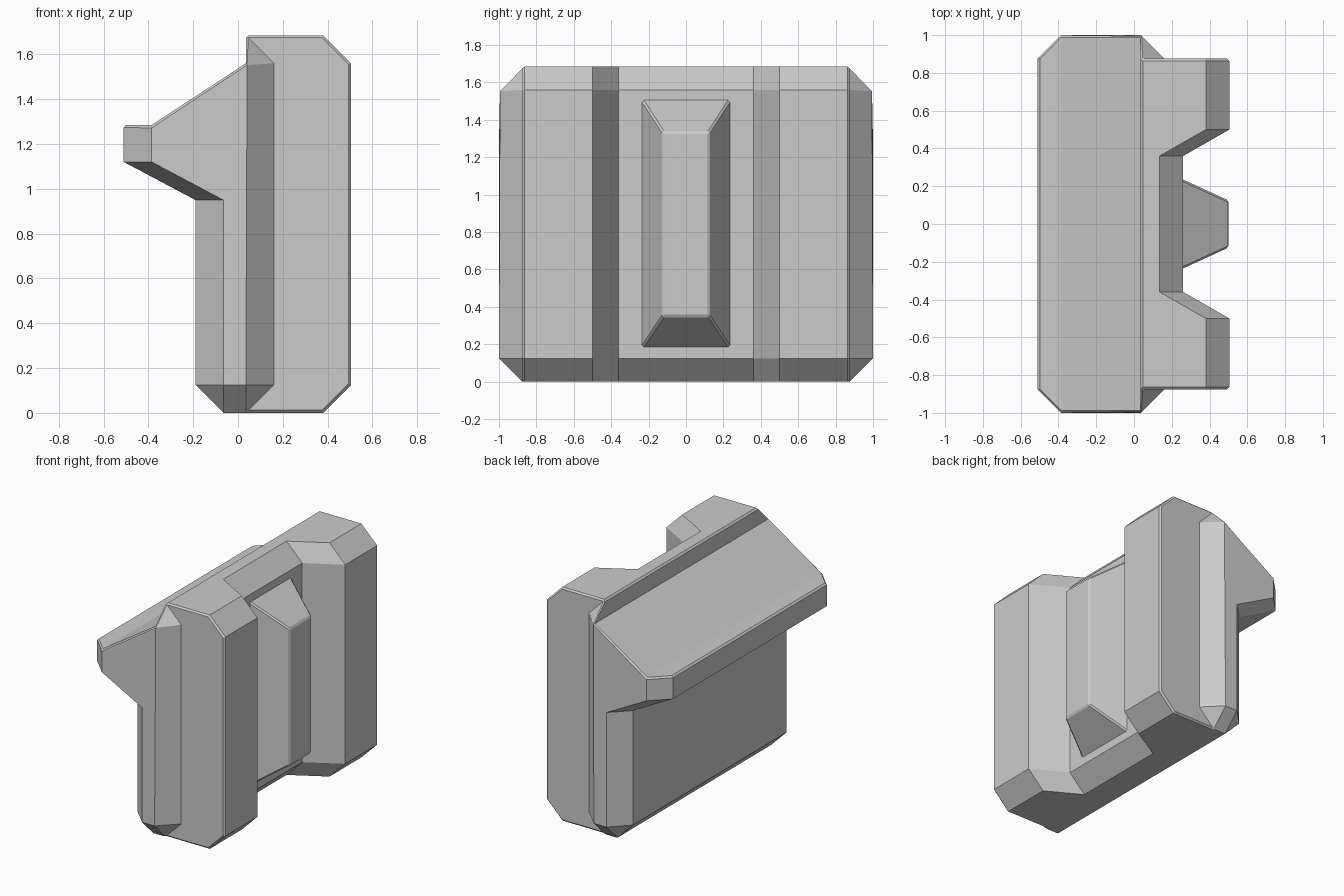
import bpy, bmesh

cube = bpy.data.objects.get("Cube")
if cube:
    bpy.data.objects.remove(cube, do_unlink=True)

grey = bpy.data.materials.new("plain_grey")
grey.use_nodes = True
COLOUR = (0.6, 0.6, 0.6, 1)
grey.diffuse_color = COLOUR
grey.node_tree.nodes["Principled BSDF"].inputs["Base Color"].default_value = COLOUR

CH = 0.125           # common chamfer size
TOP, SHOULDER = 1.685, 1.56
FRONT, RIDGE, BACK = 0.505, 0.035, -0.19
TIP = -0.51          # outer edge of the hooked lip
SIDE = 0.875         # side wall of the main block


def add_faces(bm, rings, closed=True):
    """Join matching rings, dropping collapsed corners."""
    for r0, r1 in zip(rings, rings[1:]):
        n = len(r0)
        for i in range(n):
            j = (i + 1) % n
            loop = list(dict.fromkeys([r0[i], r0[j], r1[j], r1[i]]))
            if len(loop) > 2:
                bm.faces.new(loop)


def finish(bm, name, width, limit):
    bmesh.ops.recalc_face_normals(bm, faces=bm.faces)
    mesh = bpy.data.meshes.new(name)
    bm.to_mesh(mesh)
    bm.free()
    mesh.materials.append(grey)
    obj = bpy.data.objects.new(name, mesh)
    bpy.context.collection.objects.link(obj)
    mod = obj.modifiers.new("fine_edge", 'BEVEL')
    mod.width = width
    mod.segments = 1
    mod.limit_method = 'ANGLE'
    mod.angle_limit = limit
    return obj


def back_profile():
    """Ridge, sloping lip and rear wall, from the top down."""
    return [(RIDGE, TOP), (RIDGE, SHOULDER), (TIP + CH, 1.285), (TIP, 1.285),
            (TIP, 1.12), (BACK, 0.95), (BACK, CH)]


def section(bm, y, front):
    pts = [(BACK + CH, 0), (RIDGE, 0), (front - CH, 0), (front, CH),
           (front, SHOULDER), (front - CH, TOP)] + back_profile()
    return [bm.verts.new((x, y, z)) for x, z in pts]


# Main block, lofted along y with the notch in its front
bm = bmesh.new()
half = [(SIDE, FRONT), (0.5, FRONT), (0.36, 0.26)]
stations = [(-y, f) for y, f in half] + half[::-1]
rings = [section(bm, y, f) for y, f in stations]
add_faces(bm, rings)

# Chamfered end ribs that rise from each side wall
for ring, s in ((rings[0], -1), (rings[-1], 1)):
    low = bm.verts.new((RIDGE + CH, s * SIDE, CH))
    high = bm.verts.new((RIDGE + CH, s * SIDE, SHOULDER))
    bm.faces.new([ring[1]] + ring[2:6] + [ring[6], high, low])
    foot = [ring[0], ring[1], low, high] + ring[6:]
    a, b, c, d, e, f = [bm.verts.new((x, s, z)) for x, z in (
        (BACK + CH, CH), (RIDGE, CH), (RIDGE, SHOULDER),
        (TIP + CH, 1.285), (TIP + CH, 1.12), (BACK + CH, 0.95))]
    add_faces(bm, [foot, [a, b, b, c, c, c, d, d, e, f, a]])
    bm.faces.new([a, b, c, d, e, f])
finish(bm, "main_block", 0.012, 1.3)

# Raised tapered pad in the notch
bm = bmesh.new()


def rectangle(x, y, z0, z1):
    return [bm.verts.new((x, sy * y, z)) for sy, z in
            ((-1, z0), (1, z0), (1, z1), (-1, z1))]


base = rectangle(0.25, 0.235, 0.185, 1.505)
foot = rectangle(0.26, 0.235, 0.185, 1.505)
face = rectangle(0.5, 0.125, 0.35, 1.335)
add_faces(bm, [base, foot, face])
bm.faces.new(base)
bm.faces.new(face)
finish(bm, "front_pad", 0.01, 0.8)
